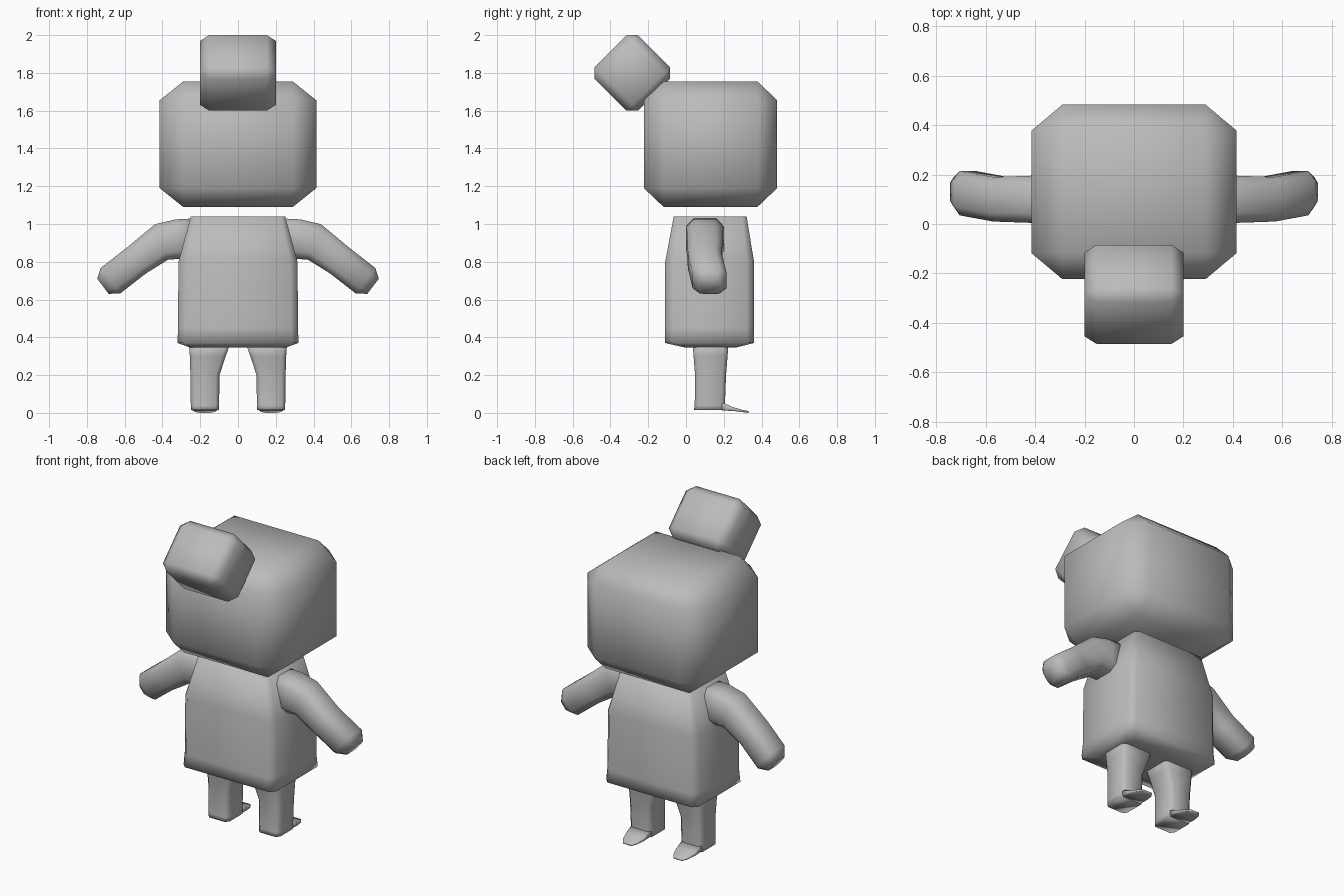
import bpy, bmesh, math
from mathutils import Vector, Matrix
from itertools import product

cube = bpy.data.objects.get("Cube")
if cube:
    bpy.data.objects.remove(cube, do_unlink=True)

# One plain grey clay colour
grey = bpy.data.materials.new("plain grey")
grey.use_nodes = True
grey.diffuse_color = (0.5, 0.5, 0.5, 1)
grey.node_tree.nodes["Principled BSDF"].inputs["Base Color"].default_value = (0.5, 0.5, 0.5, 1)


def finish(name, bm, mirror=False):
    bmesh.ops.recalc_face_normals(bm, faces=bm.faces)
    for face in bm.faces:
        face.smooth = True
    mesh = bpy.data.meshes.new(name)
    bm.to_mesh(mesh)
    bm.free()
    mesh.materials.append(grey)
    obj = bpy.data.objects.new(name, mesh)
    bpy.context.collection.objects.link(obj)
    if mirror:
        mod = obj.modifiers.new("other side", 'MIRROR')
        mod.use_mirror_merge = False
    return obj


def chamfered_box(name, centre, half, cut, tilt=0):
    """Box with every edge and corner chamfered, tilted about x."""
    bm = bmesh.new()
    for signs in product((-1, 1), repeat=3):
        for keep in range(3):
            bm.verts.new([s * (h - (0 if i == keep else c))
                          for i, (s, h, c) in enumerate(zip(signs, half, cut))])
    bmesh.ops.convex_hull(bm, input=bm.verts)
    bmesh.ops.dissolve_limit(bm, angle_limit=math.radians(1),
                             verts=bm.verts, edges=bm.edges)
    bm.transform(Matrix.Translation(centre) @ Matrix.Rotation(tilt, 4, 'X'))
    return finish(name, bm)


def loft(name, rings, mirror=False):
    """Skin chamfered rectangles: (centre, u axis, v axis, half u, half v, chamfer)."""
    bm = bmesh.new()
    loops = []
    for centre, u, v, hu, hv, c in rings:
        outline = [(hu, hv - c), (hu - c, hv), (c - hu, hv), (-hu, hv - c),
                   (-hu, c - hv), (c - hu, -hv), (hu - c, -hv), (hu, c - hv)]
        loops.append([bm.verts.new(Vector(centre) + Vector(u) * a + Vector(v) * b)
                      for a, b in outline])
    for low, high in zip(loops, loops[1:]):
        for i in range(8):
            j = (i + 1) % 8
            bm.faces.new((low[i], low[j], high[j], high[i]))
    bm.faces.new(loops[0])
    bm.faces.new(loops[-1])
    return finish(name, bm, mirror)


X, Y, Z = Vector((1, 0, 0)), Vector((0, 1, 0)), Vector((0, 0, 1))

# Head and the tilted block on its brow
chamfered_box("head", (0, 0.13, 1.4225), (0.415, 0.353, 0.3325), (0.125, 0.105, 0.1))
chamfered_box("brow_block", (0, -0.285, 1.8), (0.2, 0.163, 0.163),
              (0.048, 0.043, 0.043), math.radians(45))

# Torso: straight sides, tapered shoulders, shallow underside
loft("torso", [((0, y, z), X, Y, hx, hy, c) for z, y, hx, hy, c in (
    (0.345, 0.13, 0.25, 0.13, 0.04),
    (0.37, 0.125, 0.32, 0.235, 0.03),
    (0.45, 0.125, 0.318, 0.235, 0.04),
    (0.80, 0.125, 0.315, 0.235, 0.04),
    (1.04, 0.128, 0.25, 0.193, 0.025))])

# Arms: out from the shoulder, then bending down to a blunt hand
arm = []
for x, y, z, slope, hy, thick, c in (
        (0.22, 0.10, 0.93, 0, 0.09, 0.10, 0.03),
        (0.32, 0.10, 0.92, 5, 0.10, 0.105, 0.04),
        (0.405, 0.10, 0.905, 20, 0.095, 0.10, 0.04),
        (0.54, 0.10, 0.805, 37, 0.09, 0.085, 0.035),
        (0.675, 0.125, 0.70, 38, 0.09, 0.085, 0.035),
        (0.715, 0.13, 0.67, 37, 0.06, 0.05, 0.025)):
    a = math.radians(slope)
    arm.append(((x, y, z), Y, (math.sin(a), 0, math.cos(a)), hy, thick, c))
loft("arms", arm, mirror=True)

# Legs: square columns flaring inward at the hip
loft("legs", [((x, y, z), X, Y, hx, hy, 0.02) for x, y, z, hx, hy in (
    (0.150, 0.130, 0.37, 0.110, 0.095),
    (0.160, 0.130, 0.30, 0.095, 0.090),
    (0.175, 0.130, 0.20, 0.077, 0.082),
    (0.175, 0.126, 0.04, 0.075, 0.080),
    (0.175, 0.125, 0.015, 0.073, 0.083))], mirror=True)

# Thin flaps trailing behind the feet
loft("foot_flaps", [((0.175, y, z), X, Z, hx, hz, hz * 0.4) for y, z, hx, hz in (
    (0.19, 0.035, 0.070, 0.022),
    (0.25, 0.020, 0.065, 0.010),
    (0.30, 0.010, 0.050, 0.006),
    (0.33, 0.005, 0.030, 0.005))], mirror=True)
